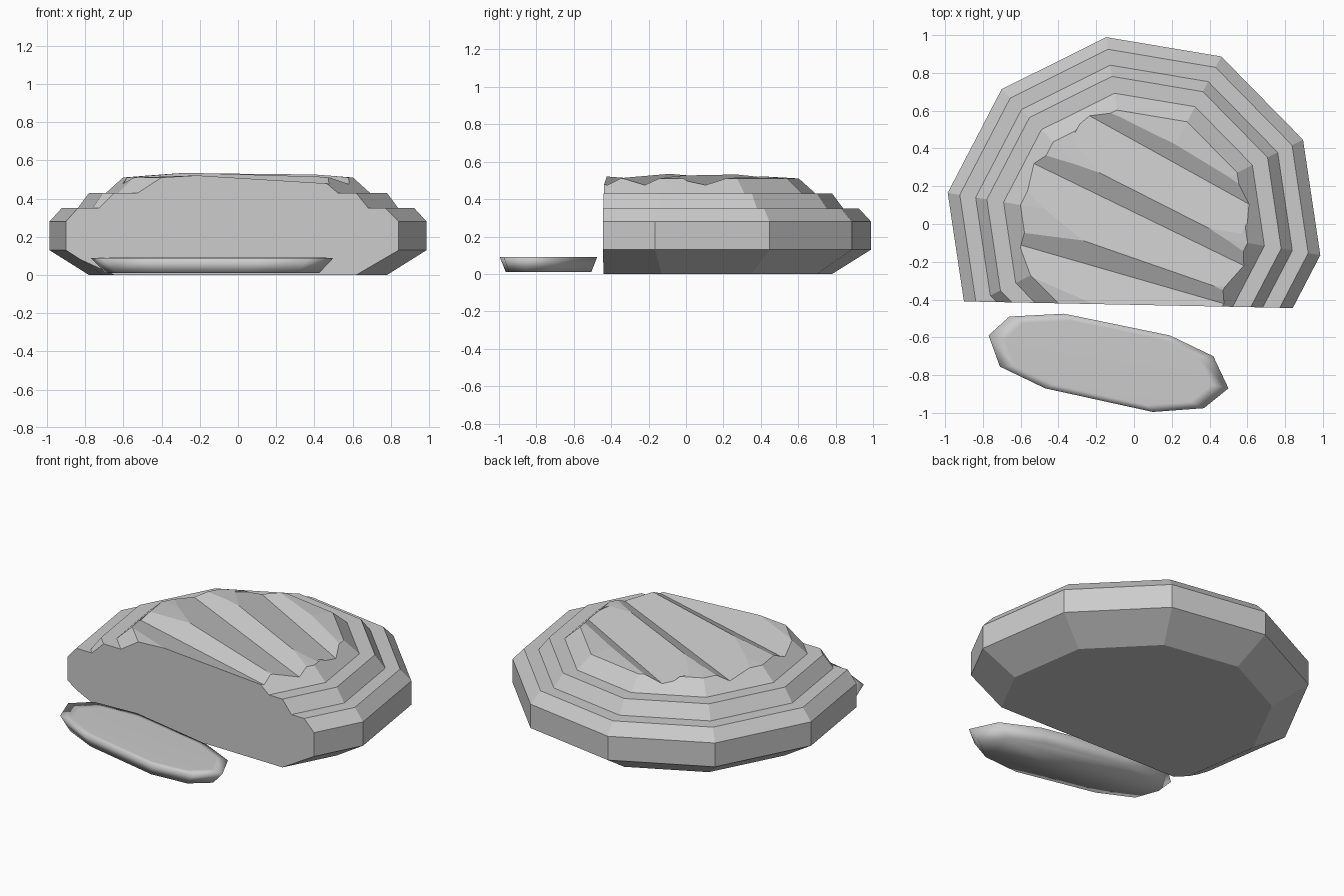
import bpy, bmesh, math
from mathutils import Vector

cube = bpy.data.objects.get("Cube")
if cube:
    bpy.data.objects.remove(cube, do_unlink=True)

grey = bpy.data.materials.new("plain_grey")
grey.use_nodes = True
COLOUR = (0.6, 0.6, 0.6, 1)
grey.diffuse_color = COLOUR
grey.node_tree.nodes["Principled BSDF"].inputs["Base Color"].default_value = COLOUR


def make(name, bm):
    bmesh.ops.recalc_face_normals(bm, faces=bm.faces)
    mesh = bpy.data.meshes.new(name)
    bm.to_mesh(mesh)
    bm.free()
    mesh.materials.append(grey)
    obj = bpy.data.objects.new(name, mesh)
    bpy.context.collection.objects.link(obj)
    return obj


def loft(rings):
    """Bridge equal-length rings of points and cap both ends."""
    bm = bmesh.new()
    rows = [[bm.verts.new(p) for p in ring] for ring in rings]
    n = len(rows[0])
    for a, b in zip(rows, rows[1:]):
        for i in range(n):
            bm.faces.new((a[i], a[(i + 1) % n], b[(i + 1) % n], b[i]))
    bm.faces.new(rows[0][::-1])
    bm.faces.new(rows[-1])
    return bm


def decagon(r, z):
    angles = [math.radians(36 * i - 9.5) for i in range(10)]
    return [(r * math.cos(a), r * math.sin(a), z) for a in angles]


# Loaf: stepped ten-sided profile, cut flat across the front
profile = [(0.79, 0), (1, 0.13), (1, 0.28), (0.935, 0.35), (0.85, 0.35),
           (0.79, 0.43), (0.70, 0.43), (0.61, 0.51), (0.3, 0.535)]
bm = loft([decagon(r, z) for r, z in profile])
cut = bmesh.ops.bisect_plane(bm, geom=bm.verts[:] + bm.edges[:] + bm.faces[:],
                             plane_co=(0, -0.428, 0), plane_no=(-0.02, -1, 0),
                             clear_outer=True)
rim = [e for e in cut["geom_cut"] if isinstance(e, bmesh.types.BMEdge)]
bmesh.ops.contextual_create(bm, geom=rim)
loaf = make("bread_loaf", bm)

# Scored grooves: long wedges with a steep back wall and a gentle front wall
grooves = [((-0.23, 0.57), (0.60, 0.11)),
           ((-0.53, 0.32), (0.56, -0.21)),
           ((-0.57, -0.12), (0.47, -0.42))]
for i, (start, end) in enumerate(grooves):
    a, b = Vector((*start, 0.475)), Vector((*end, 0.475))
    along = (b - a).normalized()
    side = Vector((-along.y, along.x, 0))
    up = Vector((0, 0, 0.1))
    section = [Vector(), side * 0.19 + up, side * -0.42 + up]
    wedge = make(f"groove_cutter_{i + 1}",
                 loft([[p + o for o in section]
                       for p in (a - along * 0.03, b + along * 0.05)]))
    wedge.hide_render = True
    mod = loaf.modifiers.new("groove", "BOOLEAN")
    mod.operation = "DIFFERENCE"
    mod.solver = "EXACT"
    mod.object = wedge
    bpy.context.view_layer.objects.active = loaf
    bpy.ops.object.modifier_apply(modifier=mod.name)
    bpy.data.objects.remove(wedge, do_unlink=True)

# Slice lying in front of the loaf, softly shaded
outline = [(-0.77, -0.59), (-0.71, -0.755), (-0.47, -0.87), (0.10, -0.995),
           (0.37, -0.975), (0.50, -0.87), (0.42, -0.70), (0.19, -0.59),
           (-0.37, -0.475), (-0.66, -0.49)]
mid = Vector((-0.13, -0.735))


def slice_ring(scale, z):
    return [(*(mid + (Vector(p) - mid) * scale), z) for p in outline]


bread_slice = make("bread_slice", loft([slice_ring(0.88, 0.01),
                                        slice_ring(1, 0.09),
                                        slice_ring(0.86, 0.091)]))
for face in bread_slice.data.polygons:
    face.use_smooth = True
